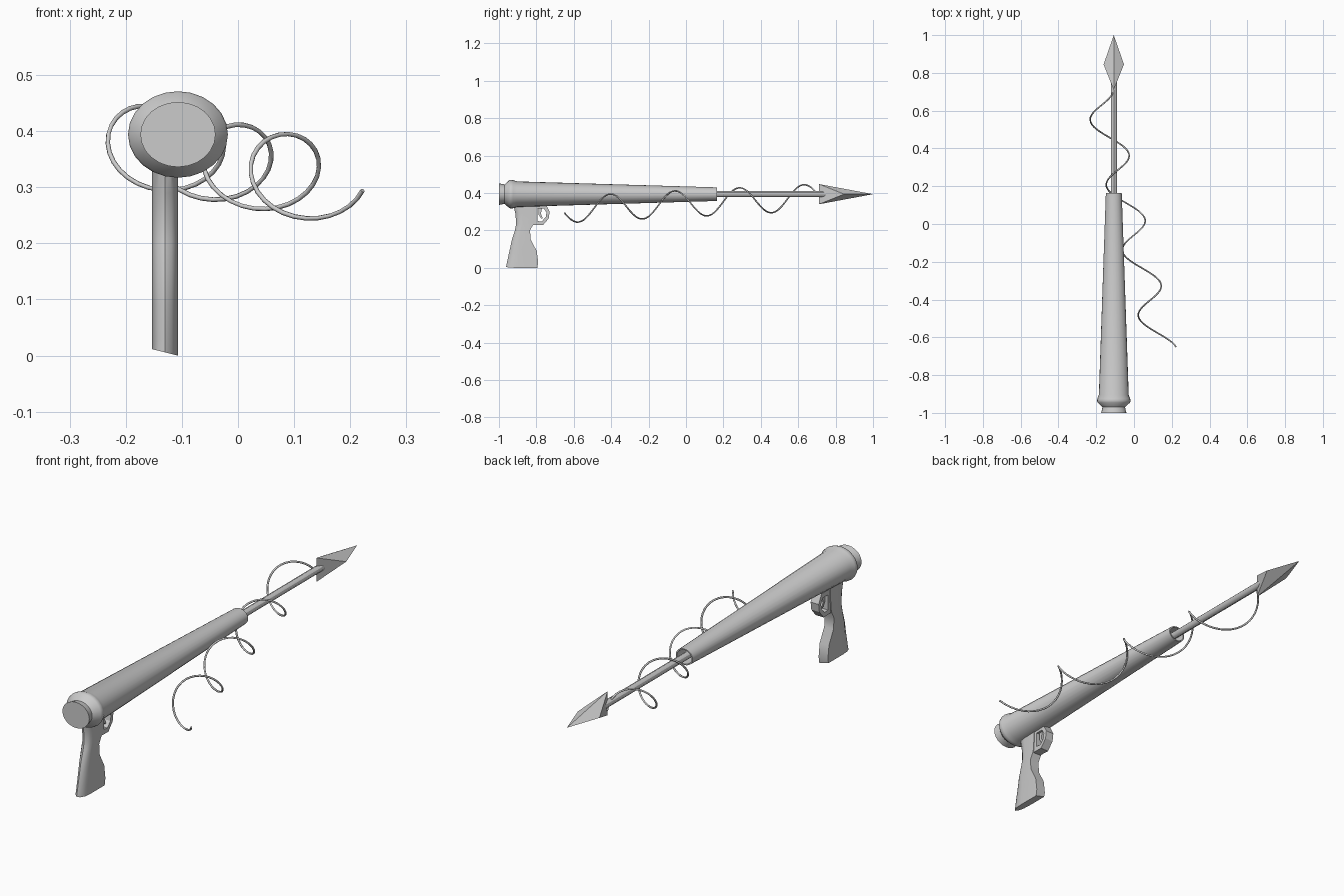
import bpy, math

if "Cube" in bpy.data.objects:
    bpy.data.objects.remove(bpy.data.objects["Cube"])

AX, AZ = -0.107, 0.394      # barrel axis


def mesh_object(name, verts, faces, smooth=None):
    me = bpy.data.meshes.new(name)
    me.from_pydata(verts, [], faces)
    me.validate()
    ob = bpy.data.objects.new(name, me)
    bpy.context.collection.objects.link(ob)
    bpy.ops.object.select_all(action='DESELECT')
    ob.select_set(True)
    bpy.context.view_layer.objects.active = ob
    bpy.ops.object.mode_set(mode='EDIT')
    bpy.ops.mesh.select_all(action='SELECT')
    bpy.ops.mesh.normals_make_consistent(inside=False)
    bpy.ops.object.mode_set(mode='OBJECT')
    if smooth:
        bpy.ops.object.shade_smooth_by_angle(angle=math.radians(smooth))
    return ob


def loft(name, rings, smooth=None):
    """Skin a list of equal-length rings and cap both ends."""
    n = len(rings[0])
    verts = [p for r in rings for p in r]
    faces = [(k * n + i, k * n + (i + 1) % n, (k + 1) * n + (i + 1) % n, (k + 1) * n + i)
             for k in range(len(rings) - 1) for i in range(n)]
    faces += [tuple(range(n)), tuple(range(len(verts) - n, len(verts)))]
    return mesh_object(name, verts, faces, smooth)


def turned(name, profile, sides, squash=1.0, smooth=30):
    """Round part along y from (y, radius) points; squash flattens z."""
    rings = [[(AX + r * math.cos(2 * math.pi * i / sides), y,
               AZ + squash * r * math.sin(2 * math.pi * i / sides))
              for i in range(sides)] for y, r in profile]
    return loft(name, rings, smooth)


def prism(name, outer, inner, x0, x1):
    """Extrude a (y, z) outline along x, with a matching hole if inner is given."""
    if not inner:
        return loft(name, [[(x, y, z) for y, z in outer] for x in (x0, x1)])
    n = len(outer)
    verts = [(x, y, z) for x, loop in ((x0, outer), (x1, outer), (x1, inner), (x0, inner))
             for y, z in loop]
    faces = [(k * n + i, k * n + (i + 1) % n,
              ((k + 1) % 4) * n + (i + 1) % n, ((k + 1) % 4) * n + i)
             for k in range(4) for i in range(n)]
    return mesh_object(name, verts, faces)


# Barrel with flared rear collar and hollow muzzle
turned("barrel", [(-1.0, 0.067), (-0.985, 0.063), (-0.97, 0.060), (-0.945, 0.086),
                  (-0.935, 0.089), (-0.925, 0.087), (-0.905, 0.079), (0.165, 0.042),
                  (0.165, 0.036), (0.02, 0.036)], 24, 0.865)

# Spear shaft
turned("spear_shaft", [(0.0, 0.016), (0.80, 0.016)], 12)

# Spear head: crossed-edge blade with swept barbs
w = 0.054
mesh_object("spear_head",
            [(AX, 1.0, AZ), (AX, 0.71, AZ + w), (AX + w, 0.845, AZ),
             (AX, 0.71, AZ - w), (AX - w, 0.845, AZ)],
            [(0, 1, 2), (0, 2, 3), (0, 3, 4), (0, 4, 1), (1, 3, 2), (1, 4, 3)])

# Grip: flat front, rounded back, lofted up into the barrel
GX, GW = -0.130, 0.023
levels = [(0.0, -0.962, -0.795), (0.03, -0.957, -0.790), (0.09, -0.944, -0.798),
          (0.15, -0.931, -0.830), (0.20, -0.915, -0.834), (0.235, -0.908, -0.815),
          (0.29, -0.912, -0.810), (0.345, -0.925, -0.810)]
rings = []
for z, back, front in levels:
    depth = 0.38 * (front - back)
    ring = [(GX + GW, front, z), (GX - GW, front, z)]
    for k in range(7):
        a = math.pi * k / 6
        ring.append((GX - GW * math.cos(a), back + depth * (1 - math.sin(a)), z))
    rings.append([(x, y, z + (0.25 * (GX + GW - x) if z == 0 else 0)) for x, y, z in ring])
loft("grip", rings, 35)

# Trigger guard and trigger
prism("trigger_guard",
      [(-0.82, 0.34), (-0.75, 0.34), (-0.729, 0.30), (-0.734, 0.264), (-0.765, 0.228), (-0.82, 0.230)],
      [(-0.795, 0.318), (-0.76, 0.318), (-0.746, 0.296), (-0.750, 0.271), (-0.772, 0.248), (-0.795, 0.250)],
      -0.150, -0.110)
prism("trigger", [(-0.788, 0.325), (-0.768, 0.325), (-0.776, 0.290), (-0.766, 0.265),
                  (-0.774, 0.263), (-0.790, 0.288)], None, -0.139, -0.121)

# Coiled line trailing from the spear head
cu = bpy.data.curves.new("coiled_line", 'CURVE')
cu.dimensions = '3D'
cu.bevel_depth = 0.0042
cu.bevel_resolution = 1
cu.use_fill_caps = True
N = 110
sp = cu.splines.new('POLY')
sp.points.add(N)
for i in range(N + 1):
    y = 0.725 - 1.375 * i / N
    t = (0.63 - y) / 0.345 * 2 * math.pi
    x = -0.106 + 0.246 * (0.365 - y) - 0.081 * math.sin(t)
    z = 0.374 - 0.0485 * (0.63 - y) + 0.071 * math.cos(t)
    sp.points[i].co = (x, y, z, 1)
sp.use_smooth = True
bpy.context.collection.objects.link(bpy.data.objects.new("coiled_line", cu))
